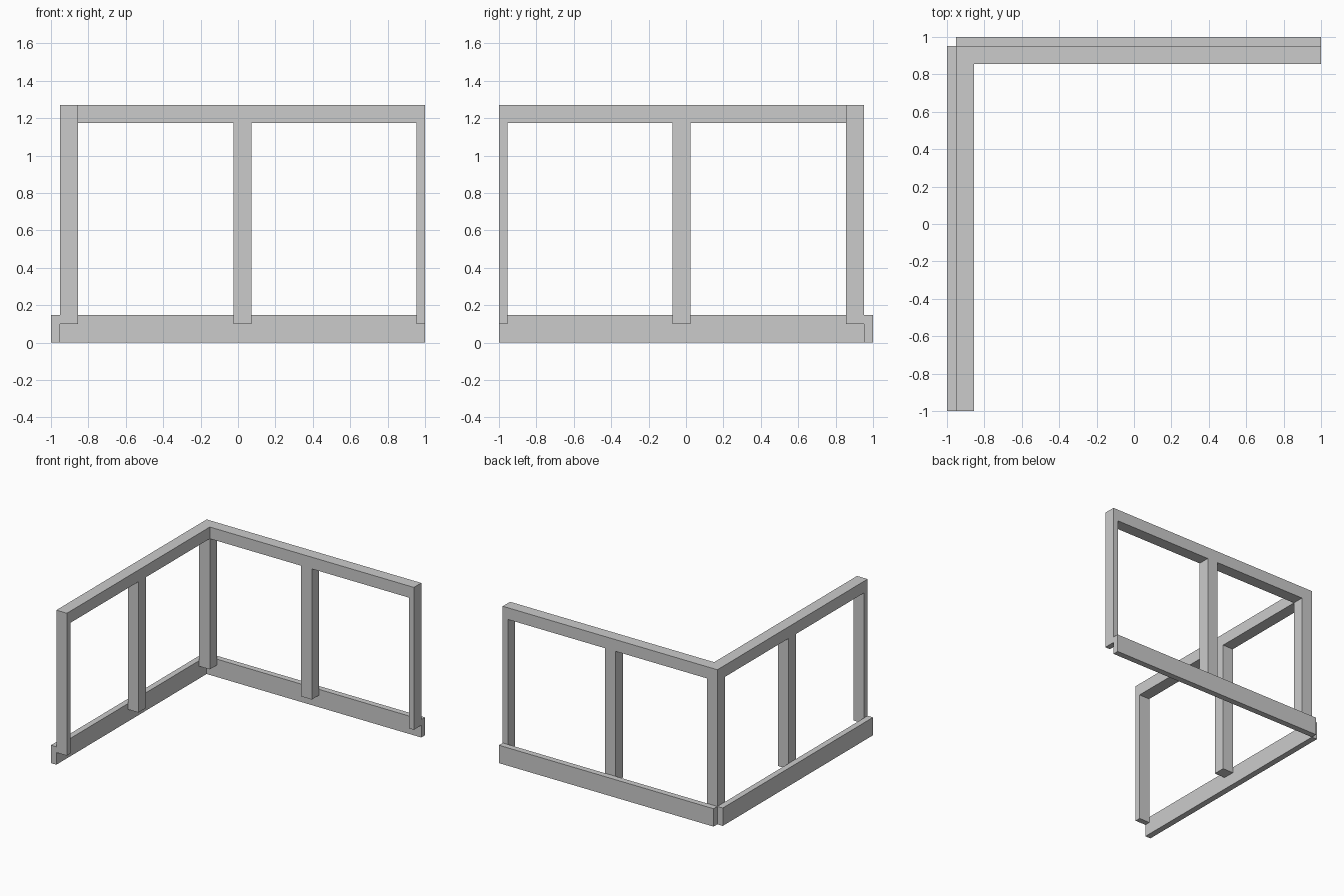
import bpy

if "Cube" in bpy.data.objects:
    bpy.data.objects.remove(bpy.data.objects["Cube"])

OUT = 0.951    # outer face of the posts, inner face of the base boards
INN = 0.855    # inner face of the posts and rails
TOP, RAIL, BASE, FOOT = 1.27, 1.174, 0.147, 0.10


def box(name, x0, x1, y0, y1, z0, z1):
    bpy.ops.mesh.primitive_cube_add(
        size=1, location=((x0 + x1) / 2, (y0 + y1) / 2, (z0 + z1) / 2))
    ob = bpy.context.object
    ob.name = name
    ob.scale = (x1 - x0, y1 - y0, z1 - z0)
    bpy.ops.object.transform_apply(location=False, rotation=False, scale=True)
    return ob


def member(side, name, a0, a1, d0, d1, z0, z1):
    """a runs from the corner (-) to the open end (+), d is distance outward."""
    if side == "back":
        return box("back_" + name, a0, a1, d0, d1, z0, z1)
    return box("left_" + name, -d1, -d0, -a1, -a0, z0, z1)


# Two matching wall frames: base board, top rail, middle and end posts
for side in ("back", "left"):
    member(side, "base_board", -OUT, 1, OUT, 1, 0, BASE)
    start = -OUT if side == "back" else -INN
    member(side, "top_rail", start, 1, INN, OUT, RAIL, TOP)
    member(side, "middle_post", -0.025, 0.072, INN, OUT, FOOT, RAIL)
    member(side, "end_post", 0.954, 1, INN, OUT, FOOT, RAIL)

# Post shared by both frames
box("corner_post", -OUT, -INN, INN, OUT, FOOT, RAIL)
